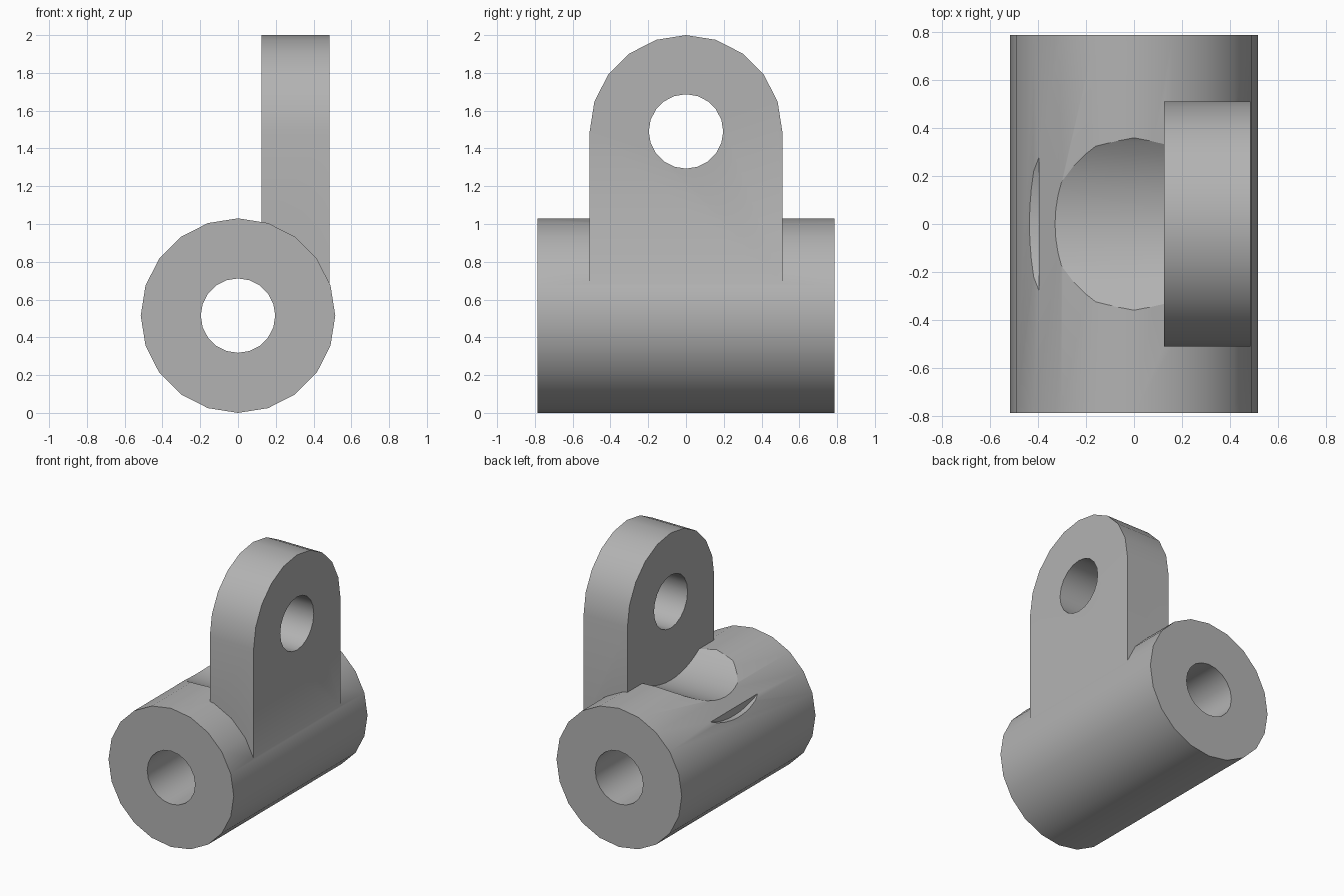
import bpy
import bmesh
import math
from mathutils import Matrix

cube = bpy.data.objects.get("Cube")
if cube:
    bpy.data.objects.remove(cube, do_unlink=True)

steel = bpy.data.materials.new("plain grey")
steel.use_nodes = True
grey = (0.45, 0.45, 0.45, 1.0)
steel.diffuse_color = grey
steel.node_tree.nodes["Principled BSDF"].inputs["Base Color"].default_value = grey

TUBE_R, BORE_R, HALF_LENGTH = 0.515, 0.197, 0.785
TUBE_Z, EYE_Z = 0.515, 1.49
LUG_R, LUG_IN, LUG_OUT = 0.51, 0.125, 0.485
STEP_X = -0.395


def add_object(name, bm):
    bmesh.ops.recalc_face_normals(bm, faces=bm.faces)
    mesh = bpy.data.meshes.new(name)
    bm.to_mesh(mesh)
    bm.free()
    mesh.materials.append(steel)
    obj = bpy.data.objects.new(name, mesh)
    bpy.context.collection.objects.link(obj)
    return obj


def rod(name, axis, start, end, z, radius, sides=20):
    """Solid cylinder along x or y between two positions."""
    bm = bmesh.new()
    bmesh.ops.create_cone(bm, cap_ends=True, segments=sides, radius1=radius,
                          radius2=radius, depth=end - start)
    mid = (start + end) / 2
    turn = Matrix.Rotation(math.pi / 2, 4, "Y" if axis == "x" else "X")
    place = (mid, 0, z) if axis == "x" else (0, mid, z)
    bm.transform(Matrix.Translation(place) @ turn)
    return add_object(name, bm)


def combine(target, tool, operation):
    tool.hide_render = True
    mod = target.modifiers.new(tool.name, "BOOLEAN")
    mod.object = tool
    mod.operation = operation
    mod.solver = "EXACT"
    bpy.context.view_layer.objects.active = target
    bpy.ops.object.modifier_apply(modifier=mod.name)
    bpy.data.objects.remove(tool, do_unlink=True)


# Lug: upright plate with a round top
def make_lug():
    bm = bmesh.new()
    outline = [(-LUG_R, 0.62)]
    for i in range(11):
        a = math.pi - math.pi * i / 10
        outline.append((LUG_R * math.cos(a), EYE_Z + LUG_R * math.sin(a)))
    outline.append((LUG_R, 0.62))
    face = bm.faces.new([bm.verts.new((LUG_IN, y, z)) for y, z in outline])
    ext = bmesh.ops.extrude_face_region(bm, geom=[face])
    verts = [g for g in ext["geom"] if isinstance(g, bmesh.types.BMVert)]
    bmesh.ops.translate(bm, verts=verts, vec=(LUG_OUT - LUG_IN, 0, 0))
    return add_object("lug", bm)


# Tube body with two round clearance pockets concentric with the eye
body = rod("hinge_knuckle", "y", -HALF_LENGTH, HALF_LENGTH, TUBE_Z, TUBE_R)
combine(body, rod("pocket", "x", STEP_X, LUG_IN + 0.1, EYE_Z, 0.584, 60), "DIFFERENCE")
combine(body, rod("side_pocket", "x", -0.8, STEP_X, EYE_Z, 0.708, 60), "DIFFERENCE")

# Lug joined on, then both holes bored through
combine(body, make_lug(), "UNION")
combine(body, rod("bore", "y", -1, 1, TUBE_Z, BORE_R), "DIFFERENCE")
combine(body, rod("eye_hole", "x", 0, 1, EYE_Z, BORE_R), "DIFFERENCE")

# Smooth curved walls, crisp edges
bpy.ops.object.select_all(action="DESELECT")
body.select_set(True)
bpy.context.view_layer.objects.active = body
bpy.ops.object.shade_smooth_by_angle(angle=math.radians(30))
